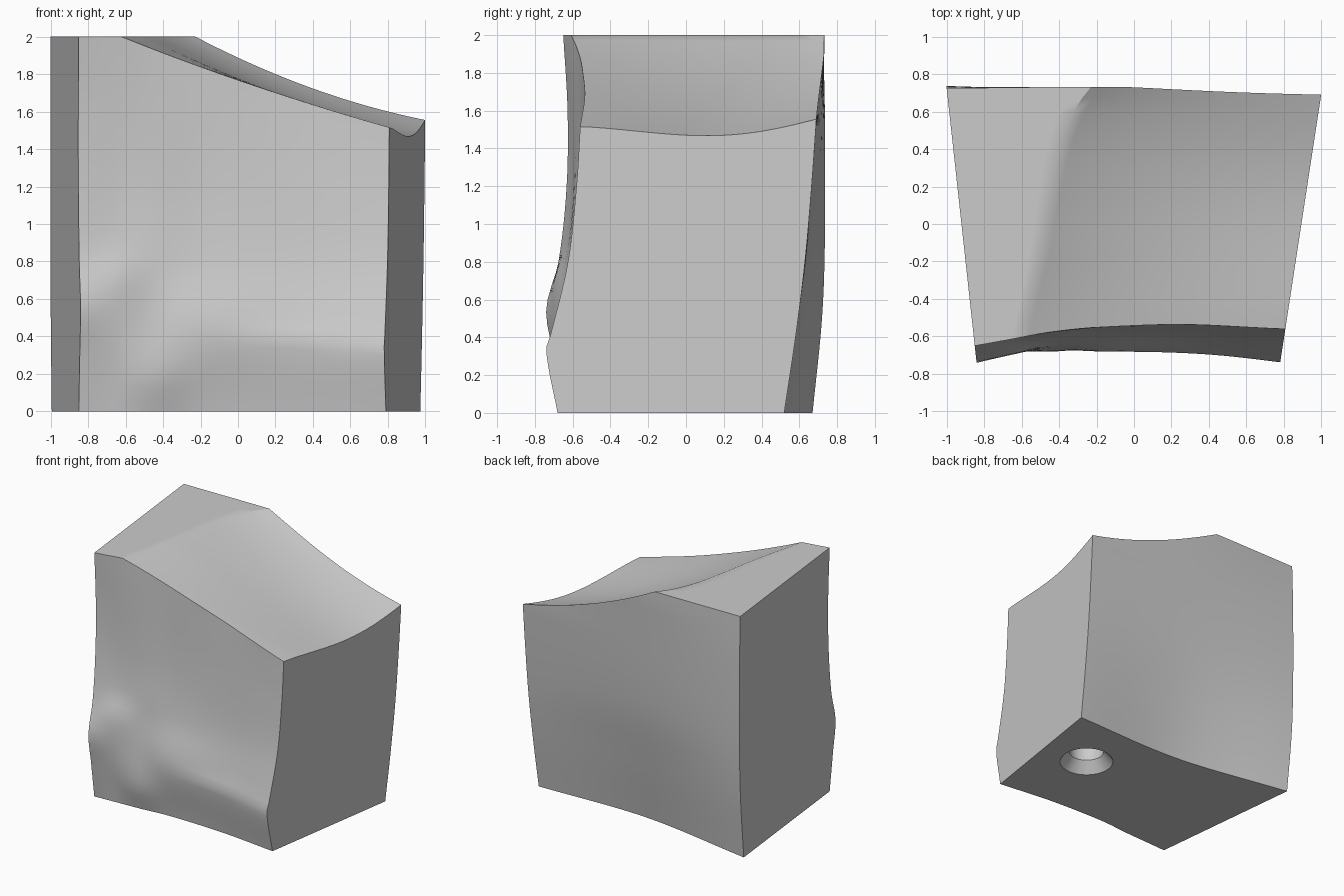
import bpy, bmesh, math
from mathutils import Vector

cube = bpy.data.objects.get("Cube")
if cube:
    bpy.data.objects.remove(cube, do_unlink=True)

stone = bpy.data.materials.new("light_grey_stone")
stone.use_nodes = True
GREY = (0.6, 0.6, 0.6, 1)
stone.diffuse_color = GREY
stone.node_tree.nodes["Principled BSDF"].inputs["Base Color"].default_value = GREY


def lerp(a, b, t):
    return a + (b - a) * t


def curve(points, x):
    """Smooth curve through (x, value) points, held flat past the ends."""
    if x <= points[0][0]:
        return points[0][1]
    if x >= points[-1][0]:
        return points[-1][1]

    def slope(i):
        a, b = points[max(i - 1, 0)], points[min(i + 1, len(points) - 1)]
        return (b[1] - a[1]) / (b[0] - a[0])

    k = next(i for i in range(len(points) - 1) if x <= points[i + 1][0])
    (x0, p0), (x1, p1) = points[k], points[k + 1]
    w = x1 - x0
    s = (x - x0) / w
    return ((2*s**3 - 3*s**2 + 1) * p0 + (s**3 - 2*s**2 + s) * w * slope(k)
            + (3*s**2 - 2*s**3) * p1 + (s**3 - s**2) * w * slope(k + 1))


# Depth profiles (height, y) at stations across the width, left edge to right edge
FRONT = {
    0: [(0, -.65), (.3, -.7), (.55, -.74), (.8, -.675), (1.2, -.632), (1.6, -.627), (2, -.65)],
    .12: [(0, -.64), (.4, -.69), (.7, -.69), (.9, -.63), (1.3, -.602), (2, -.615)],
    .25: [(0, -.63), (.2, -.68), (.5, -.66), (.8, -.625), (1.2, -.59), (2, -.575)],
    .4: [(0, -.61), (.43, -.68), (.8, -.605), (1.2, -.565), (1.9, -.55)],
    .7: [(0, -.625), (.38, -.69), (.47, -.665), (.8, -.595), (1.2, -.56), (1.7, -.535)],
    1: [(0, -.68), (.33, -.74), (.42, -.715), (.8, -.625), (1.2, -.58), (1.52, -.56)],
}
BACK = {
    0: [(0, .67), (.5, .72), (.9, .735), (1.6, .735), (2, .725)],
    .5: [(0, .51), (.5, .6), (1, .675), (1.9, .73)],
    1: [(0, .52), (.4, .58), (.8, .63), (1.2, .665), (1.55, .69)],
}
# Where the level part of the top breaks into the slope, front to back
BREAK = [(0, .14), (.3, .215), (.5, .25), (.75, .295), (.92, .345), (1, .385)]


def across(stations, u, z):
    return curve([(s, curve(p, z)) for s, p in stations.items()], u)


def top_height(u, t):
    start = curve(BREAK, t)
    if u <= start:
        return 2.0
    s = (u - start) / (1 - start)
    low = 1.515 + .04 * t - .07 * math.sin(math.pi * t ** 1.3)
    return 2 - (2 - low) * (s + (.17 + .28 * t) * s * (1 - s))


LEVEL, SLOPE, DEEP, HIGH = 8, 22, 20, 30
WIDE = LEVEL + SLOPE


def block_point(i, j, k):
    t, v = j / DEEP, k / HIGH
    start = curve(BREAK, t)
    u = start * i / LEVEL if i <= LEVEL else lerp(start, 1, (i - LEVEL) / SLOPE)
    z = v * top_height(u, t)
    y = lerp(across(FRONT, u, z), across(BACK, u, z), t)
    left = -.84 - .109 * (y + .74)
    right = .78 + .153 * (y + .74)
    return Vector((lerp(left, right, u), y, z))


def add_patch(bm, na, nb, place):
    grid = [[bm.verts.new(block_point(*place(a, b))) for b in range(nb + 1)]
            for a in range(na + 1)]
    for a in range(na):
        for b in range(nb):
            bm.faces.new((grid[a][b], grid[a + 1][b], grid[a + 1][b + 1], grid[a][b + 1]))


def make_object(name, bm):
    bmesh.ops.remove_doubles(bm, verts=bm.verts, dist=.0002)
    bmesh.ops.recalc_face_normals(bm, faces=bm.faces)
    mesh = bpy.data.meshes.new(name)
    bm.to_mesh(mesh)
    bm.free()
    mesh.materials.append(stone)
    obj = bpy.data.objects.new(name, mesh)
    bpy.context.collection.objects.link(obj)
    return obj


# Block: six curved patches welded along their edges
bm = bmesh.new()
for end in (0, 1):
    add_patch(bm, WIDE, HIGH, lambda a, b: (a, end * DEEP, b))
    add_patch(bm, DEEP, HIGH, lambda a, b: (end * WIDE, a, b))
    add_patch(bm, WIDE, DEEP, lambda a, b: (a, b, end * HIGH))
block = make_object("wedge_block", bm)

# Countersunk hole in the underside
bm = bmesh.new()
outline = [(0, -.09), (.277, -.09), (.135, .09), (.135, .35), (0, .35)]
verts = [bm.verts.new((r, 0, z)) for r, z in outline]
edges = [bm.edges.new(pair) for pair in zip(verts, verts[1:])]
bmesh.ops.spin(bm, geom=verts + edges, axis=(0, 0, 1), cent=(0, 0, 0),
               angle=math.tau, steps=40, use_duplicate=False)
cutter = make_object("hole_cutter", bm)
cutter.location = (.5, .02, 0)
cutter.hide_render = True

cut = block.modifiers.new("underside_hole", 'BOOLEAN')
cut.operation = 'DIFFERENCE'
cut.solver = 'EXACT'
cut.object = cutter
bpy.ops.object.select_all(action='DESELECT')
block.select_set(True)
bpy.context.view_layer.objects.active = block
bpy.context.view_layer.update()
bpy.ops.object.modifier_apply(modifier=cut.name)
bpy.data.objects.remove(cutter, do_unlink=True)
bpy.ops.object.shade_smooth_by_angle(angle=math.radians(30))
